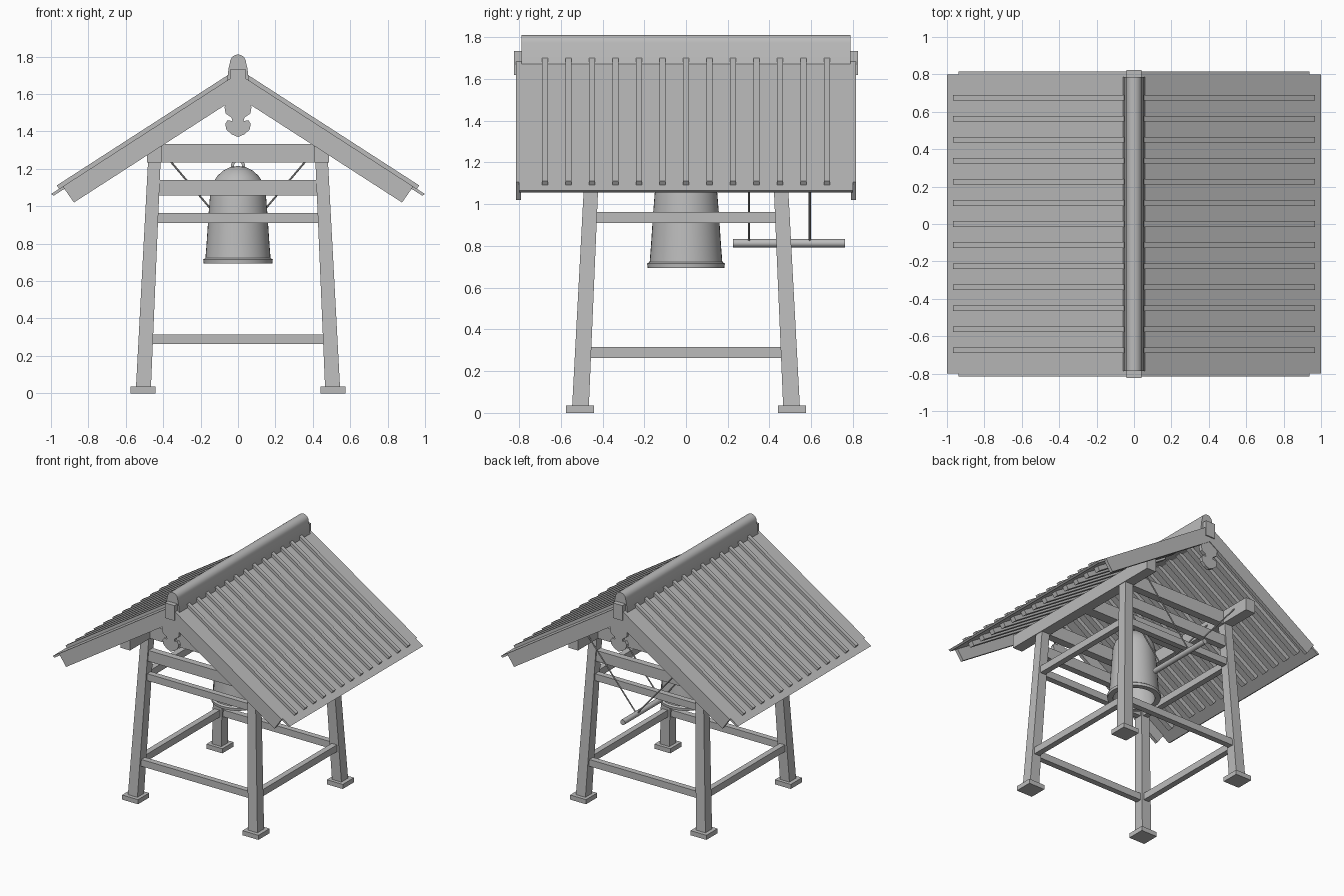
import bpy, bmesh, math
from mathutils import Vector

if "Cube" in bpy.data.objects:
    bpy.data.objects.remove(bpy.data.objects["Cube"], do_unlink=True)

grey = bpy.data.materials.new("plain grey")
grey.use_nodes = True
COLOUR = (0.5, 0.5, 0.5, 1)
grey.diffuse_color = COLOUR
grey.node_tree.nodes["Principled BSDF"].inputs["Base Color"].default_value = COLOUR


def finish(name, bm, smooth=False):
    bmesh.ops.recalc_face_normals(bm, faces=bm.faces)
    mesh = bpy.data.meshes.new(name)
    bm.to_mesh(mesh)
    bm.free()
    mesh.materials.append(grey)
    ob = bpy.data.objects.new(name, mesh)
    bpy.context.collection.objects.link(ob)
    if smooth:
        bpy.ops.object.select_all(action='DESELECT')
        ob.select_set(True)
        bpy.context.view_layer.objects.active = ob
        bpy.ops.object.shade_smooth_by_angle(angle=math.radians(35))
    return ob


def box(name, x, y, z):
    """Box from three (low, high) ranges."""
    bm = bmesh.new()
    bmesh.ops.create_cube(bm, size=1)
    for v in bm.verts:
        v.co = [r[0] if c < 0 else r[1] for c, r in zip(v.co, (x, y, z))]
    return finish(name, bm)


def prism(name, outline, y0, y1, smooth=False):
    """Extrude an (x, z) outline along y."""
    bm = bmesh.new()
    face = bm.faces.new([bm.verts.new((x, y0, z)) for x, z in outline])
    ext = bmesh.ops.extrude_face_region(bm, geom=[face])["geom"]
    for v in ext:
        if isinstance(v, bmesh.types.BMVert):
            v.co.y = y1
    return finish(name, bm, smooth)


def rod(name, a, b, radius, sides):
    a, b = Vector(a), Vector(b)
    bm = bmesh.new()
    bmesh.ops.create_cone(bm, cap_ends=True, segments=sides, radius1=radius,
                          radius2=radius, depth=(b - a).length)
    turn = (b - a).to_track_quat('Z', 'Y')
    for v in bm.verts:
        v.co = turn @ v.co + (a + b) / 2
    return finish(name, bm, True)


def lathe(name, profile, steps=40):
    bm = bmesh.new()
    verts = [bm.verts.new((r, 0, z)) for r, z in profile]
    edges = [bm.edges.new(p) for p in zip(verts, verts[1:])]
    bmesh.ops.spin(bm, geom=verts + edges, cent=(0, 0, 0), axis=(0, 0, 1),
                   angle=2 * math.pi, steps=steps)
    bmesh.ops.remove_doubles(bm, verts=bm.verts, dist=0.0005)
    return finish(name, bm, True)


# Frame: leaning legs on foot blocks
def lean(z):
    return 0.507 - 0.048 * z


TOP = 1.33
for sx, side in ((-1, "right"), (1, "left")):
    for sy, end in ((-1, "front"), (1, "back")):
        cx, cy = sx * 0.507, sy * 0.507
        box(f"{end}_{side}_foot", (cx - 0.067, cx + 0.067), (cy - 0.067, cy + 0.067), (0, 0.035))
        bm = bmesh.new()
        bmesh.ops.create_cube(bm, size=1)
        for v in bm.verts:
            z, w = (TOP, 0.066) if v.co.z > 0 else (0.03, 0.08)
            v.co = (sx * lean(z) + v.co.x * w, sy * lean(z) + v.co.y * w, z)
        finish(f"{end}_{side}_leg", bm)

# Rails and beams between the legs
for name, z0, z1, t, all_round in (("lower_rail", 0.263, 0.315, 0.022, True),
                                   ("middle_rail", 0.91, 0.963, 0.022, True),
                                   ("upper_beam", 1.057, 1.14, 0.025, False),
                                   ("tie_beam", 1.233, 1.333, 0.03, False)):
    c = lean((z0 + z1) / 2)
    for s, end, side in ((-1, "front", "right"), (1, "back", "left")):
        across = (s * c - t, s * c + t)
        box(f"{end}_{name}", (-c, c), across, (z0, z1))
        if all_round:
            box(f"{side}_{name}", across, (-c, c), (z0, z1))
box("bell_beam", (-0.44, 0.44), (-0.04, 0.04), (1.235, 1.333))
for s, side in ((-1, "right"), (1, "left")):
    box(f"{side}_purlin", (s * 0.446 - 0.04, s * 0.446 + 0.04), (-0.72, 0.72), (1.235, 1.333))

# Roof: everything follows one pitch line
PITCH = 0.645


def roof(x, drop=0):
    return (x, 1.71 - PITCH * x - drop)


def strip(x0, x1, above, below):
    """Cross-section along the slope with square-cut ends."""
    n = Vector((PITCH, 1)).normalized()
    a, b = Vector(roof(x0)), Vector(roof(x1))
    return [tuple(p) for p in (a + n * above, b + n * above, b - n * below, a - n * below)]


def mirrored(outline, s):
    return [(s * x, z) for x, z in outline]


for s, side in ((-1, "right"), (1, "left")):
    slab = [roof(0), roof(0.995), roof(0.985, 0.018), roof(0, 0.024)]
    slab[1] = (1.0, roof(1.0)[1])
    prism(f"{side}_roof_slab", mirrored(slab, s), -0.8, 0.8)
    for i in range(13):
        y = (i - 6) * 0.1125
        prism(f"{side}_tile_rib_{i + 1}", mirrored(strip(0.04, 0.957, 0.022, 0.005), s),
              y - 0.015, y + 0.015)
        prism(f"{side}_rafter_{i + 1}", mirrored(strip(0.04, 0.92, -0.015, 0.05), s),
              y - 0.02, y + 0.02)
    for e, end in ((-1, "front"), (1, "back")):
        barge = [roof(0), roof(0.937), (0.877, 1.02), roof(0, 0.125)]
        prism(f"{end}_{side}_bargeboard", mirrored(barge, s), e * 0.79, e * 0.815)

# Ridge with a rounded cap, and end blocks
half = [(0.06, 1.655), (0.05, 1.74)]
half += [(0.043 * math.cos(a), 1.768 + 0.043 * math.sin(a))
         for a in (math.radians(d) for d in range(0, 90, 15))]
ridge = half + [(0, 1.811)] + [(-x, z) for x, z in reversed(half)]
prism("ridge", ridge, -0.787, 0.787, True)
for e, end in ((-1, "front"), (1, "back")):
    box(f"{end}_ridge_block", (-0.04, 0.04), sorted((e * 0.785, e * 0.823)), (1.62, 1.735))
    # Carved gable pendant
    carve = [(0.05, 1.6), (0.072, 1.53), (0.066, 1.495), (0.035, 1.475), (0.03, 1.455),
             (0.055, 1.46), (0.068, 1.44), (0.062, 1.41), (0.035, 1.385)]
    pendant = carve + [(0, 1.37)] + [(-x, z) for x, z in reversed(carve)]
    prism(f"{end}_gable_pendant", pendant, e * 0.785, e * 0.81)

# Bell with lip, bands and hanging loop
lathe("bell", [(0, 1.05), (0.12, 1.0), (0.145, 0.695), (0.184, 0.695), (0.186, 0.715), (0.174, 0.724),
               (0.168, 0.8), (0.158, 0.95), (0.151, 1.04), (0.147, 1.085), (0.135, 1.125),
               (0.112, 1.16), (0.08, 1.19), (0.04, 1.21), (0, 1.215)])
bm = bmesh.new()
ring = bmesh.ops.create_circle(bm, segments=8, radius=0.008)["verts"]
for v in ring:
    v.co = (v.co.x + 0.03, 0, v.co.y + 1.215)
bmesh.ops.spin(bm, geom=ring + bm.edges[:], cent=(0, 0, 1.215), axis=(0, 1, 0),
               angle=2 * math.pi, steps=20)
bmesh.ops.remove_doubles(bm, verts=bm.verts, dist=0.0005)
finish("bell_loop", bm, True)

# Striker log slung on ropes from the purlins
rod("striker_log", (0, 0.225, 0.813), (0, 0.762, 0.813), 0.02, 16)
for y, place in ((0.302, "inner"), (0.593, "outer")):
    for s, side in ((-1, "right"), (1, "left")):
        rod(f"{place}_{side}_rope", (0, y, 0.813), (s * 0.42, y, 1.31), 0.005, 8)
